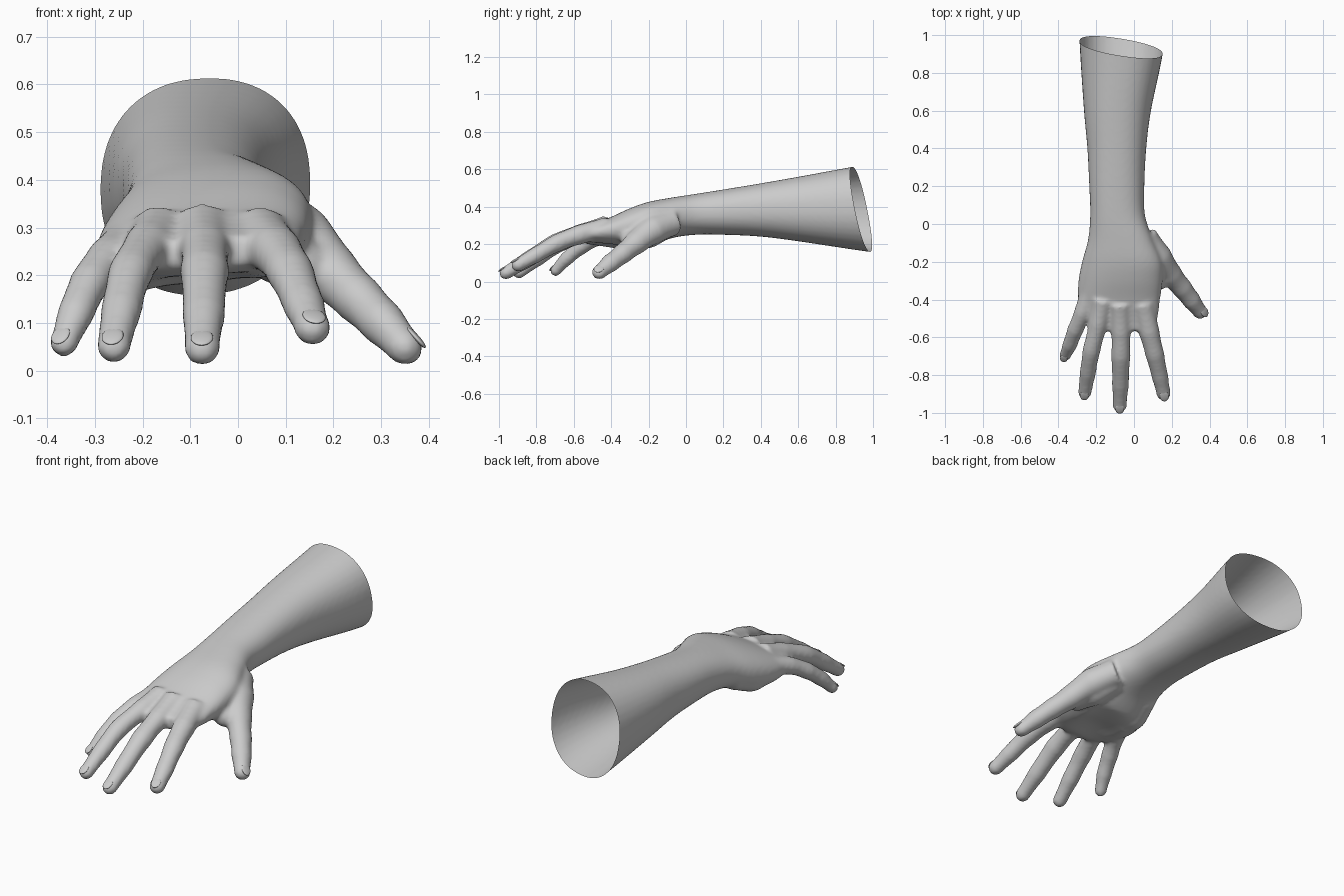
import bpy, bmesh
from math import sin, cos, pi
from mathutils import Vector, Matrix

if "Cube" in bpy.data.objects:
    bpy.data.objects.remove(bpy.data.objects["Cube"])


def spline(points, steps):
    """Smooth interpolation through tuples of any length."""
    p = [points[0]] + list(points) + [points[-1]]
    out = []
    for i in range(1, len(p) - 2):
        for s in range(steps):
            t = s / steps
            out.append([0.5 * (2 * b + (c - a) * t + (2 * a - 5 * b + 4 * c - d) * t * t
                               + (3 * b - a - 3 * c + d) * t ** 3)
                        for a, b, c, d in zip(*p[i - 1:i + 3])])
    out.append(list(points[-1]))
    return out


def skin(bm, rings):
    """Bridge rings of points into a closed solid."""
    vs = [[bm.verts.new(q) for q in ring] for ring in rings]
    n = len(vs[0])
    for a, b in zip(vs, vs[1:]):
        for i in range(n):
            bm.faces.new((a[i], a[(i + 1) % n], b[(i + 1) % n], b[i]))
    bm.faces.new(vs[0][::-1])
    bm.faces.new(vs[-1])


def frame(d, up_hint):
    side = d.cross(up_hint).normalized()
    return side, side.cross(d).normalized()


def finger(bm, path, up_hint, steps=6, n=20):
    pts = spline(path, steps)
    rings = []

    def ring(c, r, d):
        s, u = frame(d, up_hint)
        rings.append([c + s * r * cos(2 * pi * k / n) + u * r * 0.95 * sin(2 * pi * k / n)
                      for k in range(n)])

    for i, q in enumerate(pts):
        a, b = pts[max(i - 1, 0)], pts[min(i + 1, len(pts) - 1)]
        d = (Vector(b[:3]) - Vector(a[:3])).normalized()
        # slimmer between the joints
        slim = 1 - 0.06 * sin(pi * (i % steps) / steps)
        ring(Vector(q[:3]), q[3] * slim + 0.003, d)
    # rounded tip
    c, r = Vector(pts[-1][:3]), pts[-1][3] + 0.003
    for k in range(1, 6):
        a = k / 6 * pi / 2
        ring(c + d * r * 1.05 * sin(a), r * cos(a), d)
    skin(bm, rings)
    return c, d, r


bm = bmesh.new()

# forearm and palm: y, left, right, bottom, top, roll
sections = [
    (1.12, -0.295, 0.17, 0.14, 0.655, 0.05),
    (0.90, -0.285, 0.152, 0.17, 0.615, 0.05),
    (0.60, -0.265, 0.09, 0.215, 0.56, 0.03),
    (0.40, -0.247, 0.065, 0.24, 0.525, 0.02),
    (0.20, -0.237, 0.055, 0.25, 0.492, 0.02),
    (0.05, -0.232, 0.058, 0.25, 0.468, 0.04),
    (-0.08, -0.243, 0.10, 0.232, 0.447, 0.08),
    (-0.20, -0.275, 0.15, 0.185, 0.423, 0.10),
    (-0.30, -0.294, 0.152, 0.168, 0.388, 0.10),
    (-0.40, -0.295, 0.138, 0.178, 0.343, 0.08),
    (-0.50, -0.262, 0.125, 0.195, 0.303, 0.06),
    (-0.565, -0.20, 0.10, 0.215, 0.28, 0.06),
]
rings = []
for y, l, r, b, t, roll in spline(sections, 6):
    ring = []
    e = 2 / 2.25
    for k in range(36):
        a = 2 * pi * k / 36
        cx, sz = cos(a), sin(a)
        x = (r - l) / 2 * abs(cx) ** e * (1 if cx > 0 else -1)
        z = (t - b) / 2 * abs(sz) ** e * (1 if sz > 0 else -1)
        # shallow hollow in the palm
        if sz < 0 and -0.52 < y < -0.2:
            z += 0.03 * sin(pi * (-0.2 - y) / 0.32) * max(0, 1 - (x / 0.12) ** 2)
        ring.append(Vector(((l + r) / 2 + x, y, (b + t) / 2 + z + roll * x)))
    rings.append(ring)
skin(bm, rings)

# fingers: centre line and radius at the joints
up = Vector((0, 0, 1))
thumb_up = Vector((0.75, -0.1, 0.55))
fingers = {
    "little": ([(-0.235, -0.36, 0.265, 0.05), (-0.272, -0.47, 0.235, 0.044),
                (-0.31, -0.56, 0.185, 0.041), (-0.34, -0.64, 0.12, 0.037),
                (-0.364, -0.695, 0.06, 0.029)], up),
    "ring": ([(-0.165, -0.40, 0.295, 0.055), (-0.19, -0.53, 0.26, 0.048),
              (-0.225, -0.67, 0.205, 0.045), (-0.245, -0.79, 0.125, 0.041),
              (-0.26, -0.89, 0.052, 0.034)], up),
    "middle": ([(-0.075, -0.42, 0.298, 0.058), (-0.07, -0.57, 0.255, 0.05),
                (-0.07, -0.70, 0.205, 0.049), (-0.072, -0.85, 0.115, 0.043),
                (-0.075, -0.96, 0.047, 0.035)], up),
    "index": ([(0.045, -0.42, 0.29, 0.058), (0.08, -0.57, 0.25, 0.053),
               (0.11, -0.69, 0.205, 0.048), (0.138, -0.81, 0.137, 0.042),
               (0.156, -0.895, 0.09, 0.036)], up),
    "thumb": ([(0.05, -0.07, 0.32, 0.075), (0.125, -0.18, 0.275, 0.078),
               (0.195, -0.27, 0.205, 0.062), (0.255, -0.34, 0.148, 0.053),
               (0.305, -0.405, 0.098, 0.048), (0.348, -0.462, 0.051, 0.038)], thumb_up),
}
tips = {name: finger(bm, path, u) + (u,) for name, (path, u) in fingers.items()}

# fleshy pads at the thumb side and outer side of the palm
finger(bm, [(0.03, -0.10, 0.29, 0.06), (0.09, -0.20, 0.245, 0.068),
            (0.13, -0.29, 0.225, 0.055)], up)
finger(bm, [(-0.18, -0.12, 0.275, 0.055), (-0.205, -0.25, 0.235, 0.066),
            (-0.22, -0.36, 0.235, 0.055)], up)

mesh = bpy.data.meshes.new("hand_and_forearm")
bmesh.ops.recalc_face_normals(bm, faces=bm.faces[:])
bm.to_mesh(mesh)
bm.free()
hand = bpy.data.objects.new("hand_and_forearm", mesh)
bpy.context.collection.objects.link(hand)

# fuse everything into one smooth skin
m = hand.modifiers.new("fuse", 'REMESH')
m.mode = 'VOXEL'
m.voxel_size = 0.01
m = hand.modifiers.new("soften", 'SMOOTH')
m.factor = 0.5
m.iterations = 10
dg = bpy.context.evaluated_depsgraph_get()
fused = bpy.data.meshes.new_from_object(hand.evaluated_get(dg))
hand.modifiers.clear()

# open slanted cut at the elbow end
bm = bmesh.new()
bm.from_mesh(fused)
bmesh.ops.bisect_plane(bm, geom=bm.verts[:] + bm.edges[:] + bm.faces[:],
                       plane_co=(-0.07, 0.935, 0.39), plane_no=(0.15, 1, 0.2),
                       clear_outer=True)
for f in bm.faces:
    f.smooth = True
bm.to_mesh(fused)
bm.free()
hand.data = fused

# nails
for name, (c, d, r, u) in tips.items():
    s, n = frame(d, u)
    nail = bmesh.new()
    bmesh.ops.create_uvsphere(nail, u_segments=20, v_segments=10, radius=1)
    rot = Matrix((s, d, n)).transposed().to_4x4()
    nail.transform(Matrix.Translation(c + n * r * 0.76 + d * r * 0.1) @ rot
                   @ Matrix.Diagonal((r * 0.62, r * 0.8, r * 0.16, 1)))
    for f in nail.faces:
        f.smooth = True
    me = bpy.data.meshes.new(name + "_nail")
    nail.to_mesh(me)
    nail.free()
    bpy.context.collection.objects.link(bpy.data.objects.new(name + "_nail", me))
